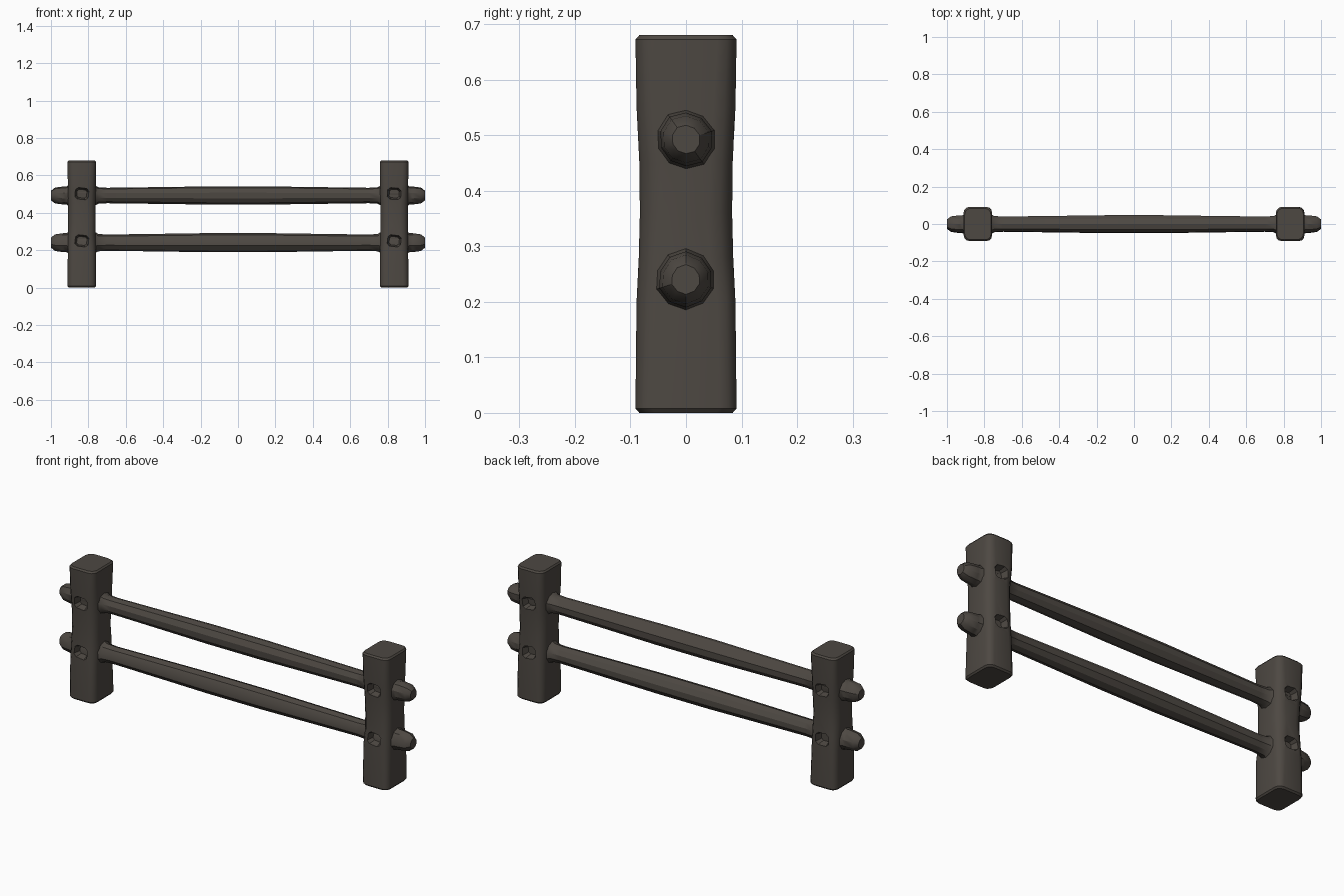
import bpy, bmesh, math, random
from mathutils import Matrix

if "Cube" in bpy.data.objects:
    bpy.data.objects.remove(bpy.data.objects["Cube"])

random.seed(4)
wood = bpy.data.materials.new("dark weathered wood")
wood.diffuse_color = (0.075, 0.065, 0.055, 1)
wood.use_nodes = True
wood.node_tree.nodes["Principled BSDF"].inputs["Base Color"].default_value = wood.diffuse_color


def make_object(name, rings):
    """Skin a list of equal-length point rings and cap both ends."""
    bm = bmesh.new()
    vs = [[bm.verts.new(p) for p in ring] for ring in rings]
    n = len(vs[0])
    for a, b in zip(vs, vs[1:]):
        for i in range(n):
            j = (i + 1) % n
            bm.faces.new((a[i], a[j], b[j], b[i]))
    bm.faces.new(vs[0])
    bm.faces.new(vs[-1])
    bmesh.ops.recalc_face_normals(bm, faces=bm.faces)
    me = bpy.data.meshes.new(name)
    bm.to_mesh(me)
    bm.free()
    me.materials.append(wood)
    ob = bpy.data.objects.new(name, me)
    bpy.context.collection.objects.link(ob)
    return ob


def smooth(ob, angle):
    bpy.ops.object.select_all(action='DESELECT')
    ob.select_set(True)
    bpy.context.view_layer.objects.active = ob
    bpy.ops.object.shade_smooth_by_angle(angle=math.radians(angle))


def post_ring(z, hx, hy, c):
    """Rounded rectangle with corner size c."""
    pts = []
    for k, (sx, sy) in enumerate([(1, 1), (-1, 1), (-1, -1), (1, -1)]):
        r = c * random.uniform(0.88, 1.12)
        for t in range(4):
            a = math.radians(90 * k + 30 * t)
            pts.append((sx * (hx - r) + r * math.cos(a),
                        sy * (hy - r) + r * math.sin(a), z))
    return pts


RAIL_Z = (0.24, 0.492)
POST_X = 0.835

# posts: hewn timber, slightly waisted, with pockets front and back
POST_PROFILE = [(0, .070, .084, .030), (.008, .076, .091, .032),
                (.20, .075, .089, .036), (.28, .074, .085, .042),
                (.36, .074, .083, .044), (.45, .074, .084, .042),
                (.55, .075, .089, .036), (.672, .076, .091, .032),
                (.68, .070, .084, .030)]
for side, sx in (("left", -1), ("right", 1)):
    post = make_object(side + "_post", [post_ring(*p) for p in POST_PROFILE])
    post.location.x = sx * POST_X
    cutters = []
    for z in RAIL_Z:
        for sy in (-1, 1):
            rings = [[(sxx * h, sy * y, szz * h * .85) for sxx, szz in
                      ((1, .6), (.6, 1), (-.6, 1), (-1, .6),
                       (-1, -.6), (-.6, -1), (.6, -1), (1, -.6))]
                     for y, h in ((.052, .026), (.085, .036), (.12, .040))]
            c = make_object("pocket_cutter", rings)
            c.data.transform(Matrix.Rotation(random.uniform(-.15, .15), 4, 'Y'))
            c.location = (sx * POST_X, 0, z + .01)
            c.hide_render = True
            m = post.modifiers.new("pocket", 'BOOLEAN')
            m.operation, m.solver, m.object = 'DIFFERENCE', 'EXACT', c
            cutters.append(c)
    bpy.context.view_layer.update()
    dg = bpy.context.evaluated_depsgraph_get()
    cut = bpy.data.meshes.new_from_object(post.evaluated_get(dg))
    post.modifiers.clear()
    post.data = cut
    for c in cutters:
        bpy.data.objects.remove(c)
    smooth(post, 35)

# rails: faceted poles, thicker mid-span, flared at the posts, knobbed ends
HALF = [(1.0, .026), (.978, .043), (.935, .049), (.918, .049), (.905, .056),
        (.765, .056), (.748, .045), (.70, .042), (.40, .046), (.15, .0495)]
PROFILE = [(-x, r) for x, r in HALF] + [(x, r) for x, r in reversed(HALF)]
for name, z in zip(("lower_rail", "upper_rail"), RAIL_Z):
    rings = []
    wob = [random.uniform(.96, 1.04) for _ in range(10)]
    for x, r in PROFILE:
        rings.append([(x, r * wob[i] * math.cos(math.tau * (i + .5) / 10),
                       z + r * wob[i] * math.sin(math.tau * (i + .5) / 10))
                      for i in range(10)])
    smooth(make_object(name, rings), 30)
